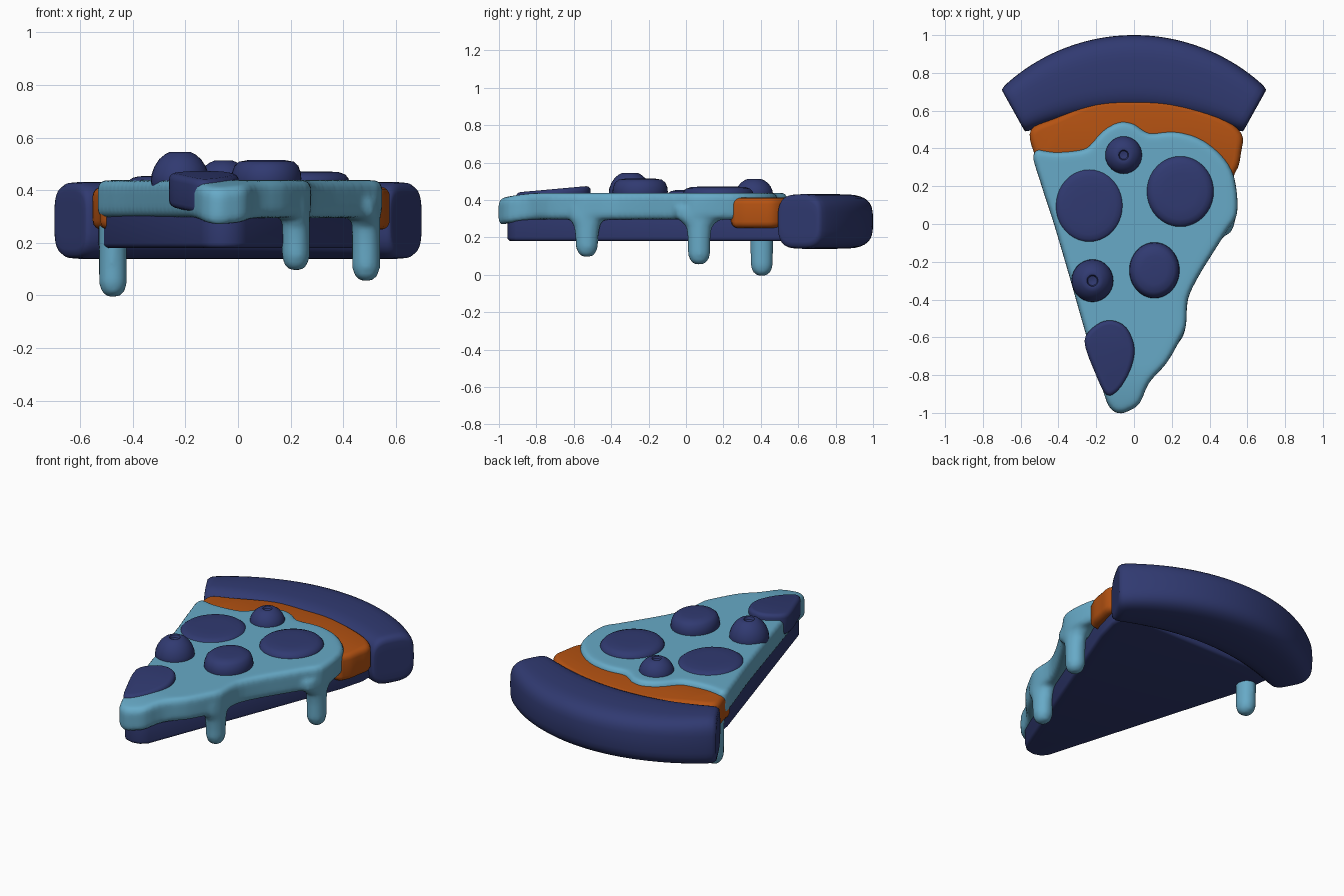
import bpy, bmesh, math
from mathutils import Vector

if "Cube" in bpy.data.objects:
    bpy.data.objects.remove(bpy.data.objects["Cube"])


def material(name, rgb):
    m = bpy.data.materials.new(name)
    m.diffuse_color = (*rgb, 1)
    m.use_nodes = True
    m.node_tree.nodes["Principled BSDF"].inputs["Base Color"].default_value = m.diffuse_color
    return m


NAVY = material("navy", (0.030, 0.042, 0.165))
BLUE = material("light blue", (0.135, 0.40, 0.57))
ORANGE = material("burnt orange", (0.46, 0.085, 0.006))


def add(name, bm, mat):
    bmesh.ops.recalc_face_normals(bm, faces=bm.faces)
    me = bpy.data.meshes.new(name)
    bm.to_mesh(me)
    bm.free()
    ob = bpy.data.objects.new(name, me)
    bpy.context.collection.objects.link(ob)
    me.materials.append(mat)
    return ob


def finish(ob):
    """Apply modifiers and smooth the shading."""
    bpy.ops.object.select_all(action='DESELECT')
    ob.select_set(True)
    bpy.context.view_layer.objects.active = ob
    if ob.modifiers:
        bpy.ops.object.convert(target='MESH')
    bpy.ops.object.shade_smooth_by_angle(angle=math.radians(50))
    return ob


def curve_through(pts, n=4):
    """Closed Catmull-Rom outline."""
    out, k = [], len(pts)
    for i in range(k):
        a, b, c, d = (Vector(pts[(i + j) % k]) for j in (-1, 0, 1, 2))
        for s in range(n):
            t = s / n
            out.append(0.5 * (2 * b + (c - a) * t + (2 * a - 5 * b + 4 * c - d) * t * t
                              + (3 * b - a - 3 * c + d) * t ** 3))
    return out


def loft(bm, rings):
    """Skin a list of closed rings and cap both ends."""
    vs = [[bm.verts.new(p) for p in r] for r in rings]
    n = len(vs[0])
    for a, b in zip(vs, vs[1:]):
        for i in range(n):
            bm.faces.new((a[i], a[(i + 1) % n], b[(i + 1) % n], b[i]))
    bm.faces.new(vs[0][::-1])
    bm.faces.new(vs[-1])


def slab(name, outline, z0, z1, bevel, mat):
    bm = bmesh.new()
    loft(bm, [[(p[0], p[1], z) for p in outline] for z in (z0, z1)])
    ob = add(name, bm, mat)
    if bevel:
        b = ob.modifiers.new("round", 'BEVEL')
        b.width, b.segments = bevel, 4
        b.limit_method, b.angle_limit = 'ANGLE', math.radians(60)
    return ob


def lathe(bm, x, y, profile, n=32):
    """Profile rows are (radius x, radius y, z)."""
    loft(bm, [[(x + rx * math.cos(2 * math.pi * i / n), y + ry * math.sin(2 * math.pi * i / n), z)
               for i in range(n)] for rx, ry, z in profile])


# Dough wedge
base = [(-0.52, 0.42), (-0.50, 0.30), (-0.14, -0.90), (-0.11, -0.94), (-0.06, -0.955),
        (-0.01, -0.945), (0.03, -0.91), (0.50, 0.30), (0.54, 0.45), (0.54, 0.58), (-0.54, 0.58)]
finish(slab("dough_base", base, 0.18, 0.33, 0.02, NAVY))

# Crust rim: superellipse sections swept between an inner and an outer arc
bm = bmesh.new()
rings = []
N, M = 40, 36
stations = [(-1, 0.45), (-1, 0.75), (-0.995, 0.9), (-0.97, 0.98)]
mid = [(-0.93 + 1.86 * i / N, 1) for i in range(N + 1)]
stations = stations + mid + [(-t, s) for t, s in reversed(stations)]
for t, s in stations:
    inner = Vector((0.575 * t, 0.60 - 0.115 * t * t))
    ang = math.radians(44) * t
    outer = Vector((1.013 * math.sin(ang), -0.013 + 1.013 * math.cos(ang)))
    c, h = (inner + outer) / 2, (outer - inner) / 2
    ring = []
    for i in range(M):
        a = 2 * math.pi * i / M
        u = math.copysign(abs(math.cos(a)) ** 0.6, math.cos(a))
        w = math.copysign(abs(math.sin(a)) ** 0.6, math.sin(a))
        p = c + h * u * (0.6 + 0.4 * s)
        ring.append((p.x, p.y, 0.285 + 0.146 * w * s))
    rings.append(ring)
loft(bm, rings)
finish(add("crust_rim", bm, NAVY))

# Sauce layer
sauce = [(-0.545, 0.50), (-0.53, 0.38), (-0.46, 0.28), (0, 0.25), (0.46, 0.24), (0.54, 0.28),
         (0.567, 0.38), (0.568, 0.48), (0.45, 0.57), (0.2, 0.65), (0, 0.66), (-0.2, 0.65), (-0.42, 0.56)]
finish(slab("sauce_layer", curve_through(sauce), 0.25, 0.412, 0.05, ORANGE))

# Melted cheese with drips, fused into one soft body
cheese = [(-0.535, 0.385), (-0.42, 0.38), (-0.30, 0.39), (-0.24, 0.41), (-0.17, 0.49), (-0.08, 0.54),
          (0.0, 0.53), (0.08, 0.48), (0.2, 0.49), (0.32, 0.465), (0.42, 0.405), (0.505, 0.31),
          (0.54, 0.2), (0.545, 0.05), (0.49, -0.04), (0.42, -0.15), (0.34, -0.28), (0.285, -0.40),
          (0.275, -0.54), (0.24, -0.62), (0.17, -0.74), (0.08, -0.84), (0.03, -0.95), (-0.03, -0.99),
          (-0.08, -1.004), (-0.13, -0.97), (-0.165, -0.88), (-0.25, -0.6), (-0.35, -0.25),
          (-0.43, 0.02), (-0.495, 0.22)]
ob = finish(slab("melted_cheese", curve_through(cheese, 3), 0.295, 0.438, 0.05, BLUE))
bm = bmesh.new()
bm.from_mesh(ob.data)
for x, y, zb, top in [(0.22, -0.53, 0.095, 0.10), (0.487, 0.07, 0.055, 0.13), (-0.475, 0.405, -0.006, 0.06)]:
    lathe(bm, x, y, [(0.02, 0.02, zb), (0.042, 0.045, zb + 0.015), (0.054, 0.06, zb + 0.05),
                     (0.054, 0.062, 0.20), (0.054, 0.07, 0.26), (0.054, top, 0.31), (0.05, top, 0.36)], 20)
bm.to_mesh(ob.data)
bm.free()
r = ob.modifiers.new("fuse", 'REMESH')
r.mode, r.voxel_size = 'VOXEL', 0.015
s = ob.modifiers.new("soften", 'SMOOTH')
s.factor, s.iterations = 0.5, 4
finish(ob)
for v in ob.data.vertices:      # the tip sags
    if v.co.y < -0.75 and v.co.z > 0.28:
        v.co.z -= 0.5 * (v.co.y + 0.75) ** 2

# Round topping slices
for i, (x, y, rx, ry, top) in enumerate([(-0.237, 0.097, 0.18, 0.195, 0.455),
                                         (0.245, 0.172, 0.178, 0.188, 0.472),
                                         (0.108, -0.245, 0.133, 0.148, 0.515)]):
    bm = bmesh.new()
    d = top - 0.42
    lathe(bm, x, y, [(rx * k, ry * k, z) for k, z in
                     [(0.9, 0.40), (0.98, 0.425), (1, 0.42 + d * 0.25), (0.98, 0.42 + d * 0.5),
                      (0.91, 0.42 + d * 0.77), (0.78, 0.42 + d * 0.93), (0.5, top), (0.1, top)]], 40)
    finish(add("round_slice_%d" % (i + 1), bm, NAVY))

# Slice folded over the edge near the tip
fold = [(-0.262, -0.62), (-0.20, -0.535), (-0.12, -0.51), (-0.04, -0.55), (0.003, -0.66),
        (-0.02, -0.78), (-0.08, -0.88), (-0.145, -0.905), (-0.205, -0.79)]
ob = finish(slab("folded_slice", curve_through(fold), 0.335, 0.466, 0.025, NAVY))
for v in ob.data.vertices:
    v.co.z += 0.09 * (v.co.y + 0.62)

# Domed toppings with a small dimple on top
for i, (x, y, r, top) in enumerate([(-0.055, 0.365, 0.098, 0.512), (-0.22, -0.30, 0.111, 0.545)]):
    bm = bmesh.new()
    h = top - 0.42
    prof = [(0.92, -0.2), (1, 0.1), (0.98, 0.32), (0.88, 0.56), (0.72, 0.78), (0.52, 0.93),
            (0.36, 1.0), (0.27, 0.98), (0.22, 0.86), (0.08, 0.82)]
    lathe(bm, x, y, [(r * k, r * k * 1.02, 0.42 + h * z) for k, z in prof], 28)
    finish(add("domed_topping_%d" % (i + 1), bm, NAVY))
